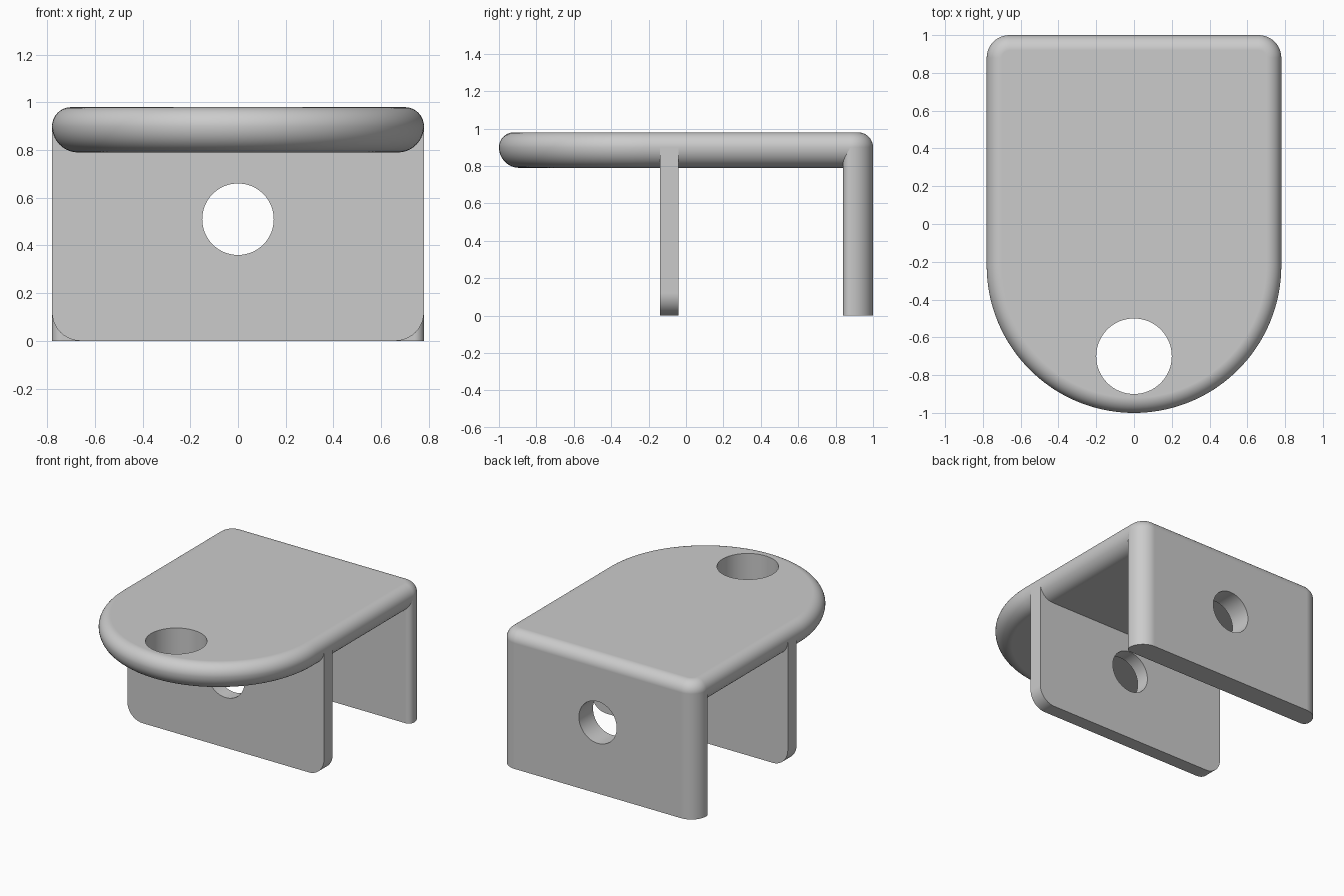
import bpy, bmesh
from math import sin, cos, pi, radians
from mathutils import Vector

if "Cube" in bpy.data.objects:
    bpy.data.objects.remove(bpy.data.objects["Cube"])

HALF = 0.78          # half width of the bracket
CORNER = 0.12        # radius of the plate corners

grey = bpy.data.materials.new("plain grey")
grey.use_nodes = True
grey.diffuse_color = (0.6, 0.6, 0.6, 1)
grey.node_tree.nodes["Principled BSDF"].inputs["Base Color"].default_value = (0.6, 0.6, 0.6, 1)


def arc(cx, cy, r, start, end, steps):
    angles = [radians(start + (end - start) * i / steps) for i in range(steps + 1)]
    return [(cx + r * cos(a), cy + r * sin(a)) for a in angles]


def loft(name, rings):
    """Skin a stack of equal rings and cap both ends."""
    bm = bmesh.new()
    loops = [[bm.verts.new(p) for p in ring] for ring in rings]
    n = len(loops[0])
    for low, high in zip(loops, loops[1:]):
        for i in range(n):
            j = (i + 1) % n
            bm.faces.new((low[i], low[j], high[j], high[i]))
    bm.faces.new(loops[0][::-1])
    bm.faces.new(loops[-1])
    bmesh.ops.recalc_face_normals(bm, faces=bm.faces)
    mesh = bpy.data.meshes.new(name)
    bm.to_mesh(mesh)
    bm.free()
    mesh.materials.append(grey)
    obj = bpy.data.objects.new(name, mesh)
    bpy.context.collection.objects.link(obj)
    return obj


def select(obj):
    bpy.ops.object.select_all(action='DESELECT')
    obj.select_set(True)
    bpy.context.view_layer.objects.active = obj


def drill(obj, centre, radius, axis):
    """Cut a round hole right through a plate, then smooth the plate."""
    circle = arc(0, 0, radius, 0, 360, 64)[:-1]
    c = Vector(centre)
    rings = []
    for t in (-0.3, 0.3):
        rings.append([c + (Vector((u, v, t)) if axis == 'Z' else Vector((u, t, v)))
                      for u, v in circle])
    cutter = loft("hole_cutter", rings)
    cutter.hide_render = True
    select(obj)
    cut = obj.modifiers.new("hole", 'BOOLEAN')
    cut.operation = 'DIFFERENCE'
    cut.solver = 'EXACT'
    cut.object = cutter
    bpy.ops.object.modifier_apply(modifier=cut.name)
    bpy.data.objects.remove(cutter)
    bpy.ops.object.shade_smooth_by_angle(angle=radians(30))
    weighted = obj.modifiers.new("even shading", 'WEIGHTED_NORMAL')
    weighted.keep_sharp = True


# Top plate: round-fronted outline with a rolled rim
def outline(inset, z):
    r = CORNER - inset
    cx, cy = HALF - CORNER, 1 - CORNER
    pts = arc(cx, cy, r, 0, 90, 10) + arc(-cx, cy, r, 90, 180, 10)
    pts += arc(0, HALF - 1, HALF - inset, 180, 360, 72)
    return [(x, y, z) for x, y in pts]


MID, LOW, HIGH = 0.90, 0.11, 0.08   # rim height, lower and upper rim radius
rim = arc(0, 0, 1, -90, 0, 10) + arc(0, 0, 1, 0, 90, 10)[1:]
top_plate = loft("top_plate", [
    outline((LOW if s < 0 else HIGH) * (1 - c), MID + s * (LOW if s < 0 else HIGH))
    for c, s in rim])
drill(top_plate, (0, -0.7, 0.9), 0.2, 'Z')

# Back plate: upright with large outer and small inner edge rounding
inner, r_in = 0.84, 0.04
section = arc(HALF - CORNER, 1 - CORNER, CORNER, 0, 90, 10)
section += arc(CORNER - HALF, 1 - CORNER, CORNER, 90, 180, 10)
section += arc(r_in - HALF, inner + r_in, r_in, 180, 270, 6)[1:]
section += arc(HALF - r_in, inner + r_in, r_in, 270, 360, 6)[:-1]
back_plate = loft("back_plate", [[(x, y, z) for x, y in section] for z in (0, MID)])
drill(back_plate, (0, 0.92, 0.51), 0.15, 'Y')

# Middle plate: thin upright with rounded lower corners
shape = [(HALF, MID), (-HALF, MID)]
shape += arc(CORNER - HALF, CORNER, CORNER, 180, 270, 10)
shape += arc(HALF - CORNER, CORNER, CORNER, 270, 360, 10)
middle_plate = loft("middle_plate", [[(x, y, z) for x, z in shape] for y in (-0.14, -0.04)])
drill(middle_plate, (0, -0.09, 0.51), 0.15, 'Y')
